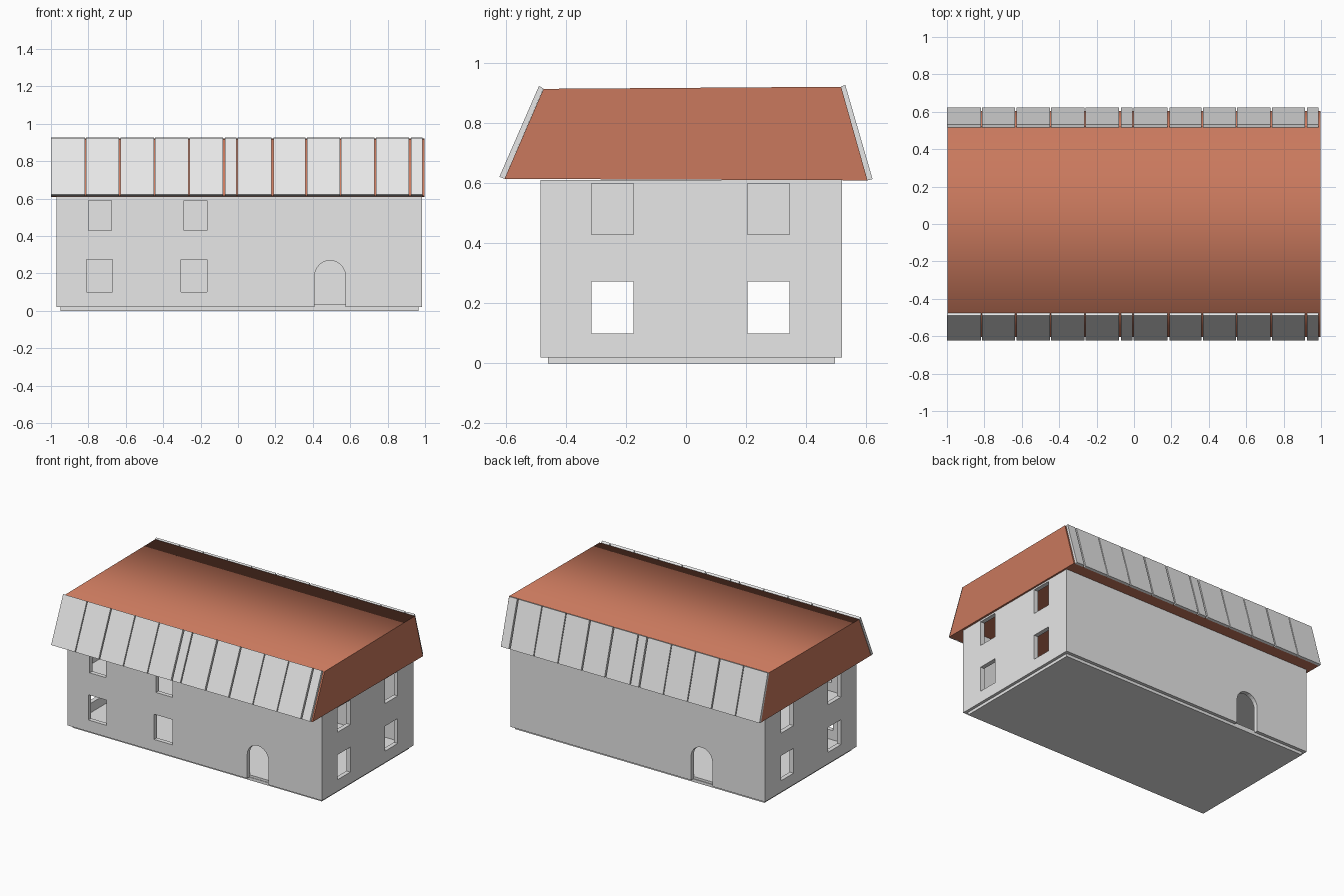
import bpy, bmesh, math

if "Cube" in bpy.data.objects:
    bpy.data.objects.remove(bpy.data.objects["Cube"])


def material(name, rgb):
    m = bpy.data.materials.new(name)
    m.diffuse_color = (*rgb, 1)
    m.use_nodes = True
    m.node_tree.nodes["Principled BSDF"].inputs["Base Color"].default_value = m.diffuse_color
    return m


GREY = material("light grey plaster", (0.8, 0.8, 0.8))
CLAY = material("terracotta", (0.585, 0.19, 0.11))


def prism(name, profile, a, b, axis="x", mat=GREY):
    """Extrude a 2D profile from a to b along x (profile y,z) or y (profile x,z)."""
    bm = bmesh.new()

    def place(p, t):
        return (t, p[0], p[1]) if axis == "x" else (p[0], t, p[1])
    lo = [bm.verts.new(place(p, a)) for p in profile]
    hi = [bm.verts.new(place(p, b)) for p in profile]
    bm.faces.new(lo)
    bm.faces.new(hi)
    n = len(profile)
    for i in range(n):
        j = (i + 1) % n
        bm.faces.new((lo[i], lo[j], hi[j], hi[i]))
    bmesh.ops.recalc_face_normals(bm, faces=bm.faces[:])
    me = bpy.data.meshes.new(name)
    bm.to_mesh(me)
    bm.free()
    ob = bpy.data.objects.new(name, me)
    bpy.context.collection.objects.link(ob)
    me.materials.append(mat)
    return ob


def box(name, x0, x1, y0, y1, z0, z1, mat=GREY):
    return prism(name, [(y0, z0), (y1, z0), (y1, z1), (y0, z1)], x0, x1, "x", mat)


# outer wall extents and thickness
X0, X1, Y0, Y1, T = -0.97, 0.985, -0.485, 0.52, 0.03
walls = box("walls", X0, X1, Y0, Y1, 0.02, 0.612)


def cut(cutter):
    mod = walls.modifiers.new("cut", "BOOLEAN")
    mod.operation = "DIFFERENCE"
    mod.solver = "EXACT"
    mod.object = cutter
    bpy.context.view_layer.objects.active = walls
    bpy.ops.object.modifier_apply(modifier=mod.name)
    bpy.data.objects.remove(cutter)


# hollow interior, floor level at 0.035
cut(box("room_cutter", X0 + T, X1 - T, Y0 + T, Y1 - T, 0.035, 0.8))

# front windows
for x0, x1, z0, z1 in ((-0.80, -0.675, 0.43, 0.59), (-0.29, -0.165, 0.43, 0.59),
                       (-0.81, -0.67, 0.10, 0.275), (-0.305, -0.165, 0.10, 0.275)):
    cut(box("window_cutter", x0, x1, Y0 - 0.05, Y0 + T + 0.02, z0, z1))

# end windows, one cutter through both ends
for y0 in (-0.315, 0.205):
    for z0, z1 in ((0.10, 0.273), (0.43, 0.60)):
        cut(box("window_cutter", -1.2, 1.2, y0, y0 + 0.14, z0, z1))

# arched doors, front right and back left, each with a raised threshold
for cx, a, b in ((0.492, Y0 - 0.05, Y0 + T - 0.002), (-0.485, Y1 - T + 0.002, Y1 + 0.05)):
    r = 0.082
    arch = [(cx + r * math.cos(math.pi * i / 12), 0.187 + r * math.sin(math.pi * i / 12))
            for i in range(13)]
    cut(prism("door_cutter", [(cx - r, 0.035), (cx + r, 0.035)] + arch,
              a - 0.04, b + 0.04, "y"))
    cut(prism("step_cutter", [(cx - r, 0.01), (cx + r, 0.01), (cx + r, 0.035), (cx - r, 0.035)],
              a, b, "y"))

# plinth, upper floor and upper partition
box("plinth", -0.95, 0.965, -0.46, 0.497, 0.0, 0.02)
box("upper_floor", X0 + T, 0.0, Y0 + T, Y1 - T, 0.355, 0.37)
box("upper_partition", -0.015, 0.0, Y0 + T, Y1 - T, 0.37, 0.61)

# roof body: smooth over the slopes and top, sharp at the ends and eaves
roof = prism("roof", [(-0.605, 0.615), (0.605, 0.61), (0.517, 0.922), (-0.475, 0.915)],
             -0.997, 0.997, "x", CLAY)
bpy.ops.object.select_all(action="DESELECT")
roof.select_set(True)
bpy.context.view_layer.objects.active = roof
bpy.ops.object.shade_smooth_by_angle(angle=math.radians(82))

# cladding panels on both slopes
spans = ((-1.0, -0.818), (-0.812, -0.635), (-0.627, -0.449), (-0.443, -0.264),
         (-0.258, -0.08), (-0.07, -0.009), (-0.002, 0.18), (0.19, 0.361),
         (0.37, 0.546), (0.552, 0.731), (0.737, 0.915), (0.925, 0.987))
front = [(-0.605, 0.615), (-0.622, 0.622), (-0.49, 0.925), (-0.475, 0.916)]
back = [(0.605, 0.61), (0.622, 0.614), (0.531, 0.928), (0.516, 0.923)]
for side, prof in (("front", front), ("back", back)):
    for x0, x1 in spans:
        prism(side + "_roof_panel", prof, x0, x1)
